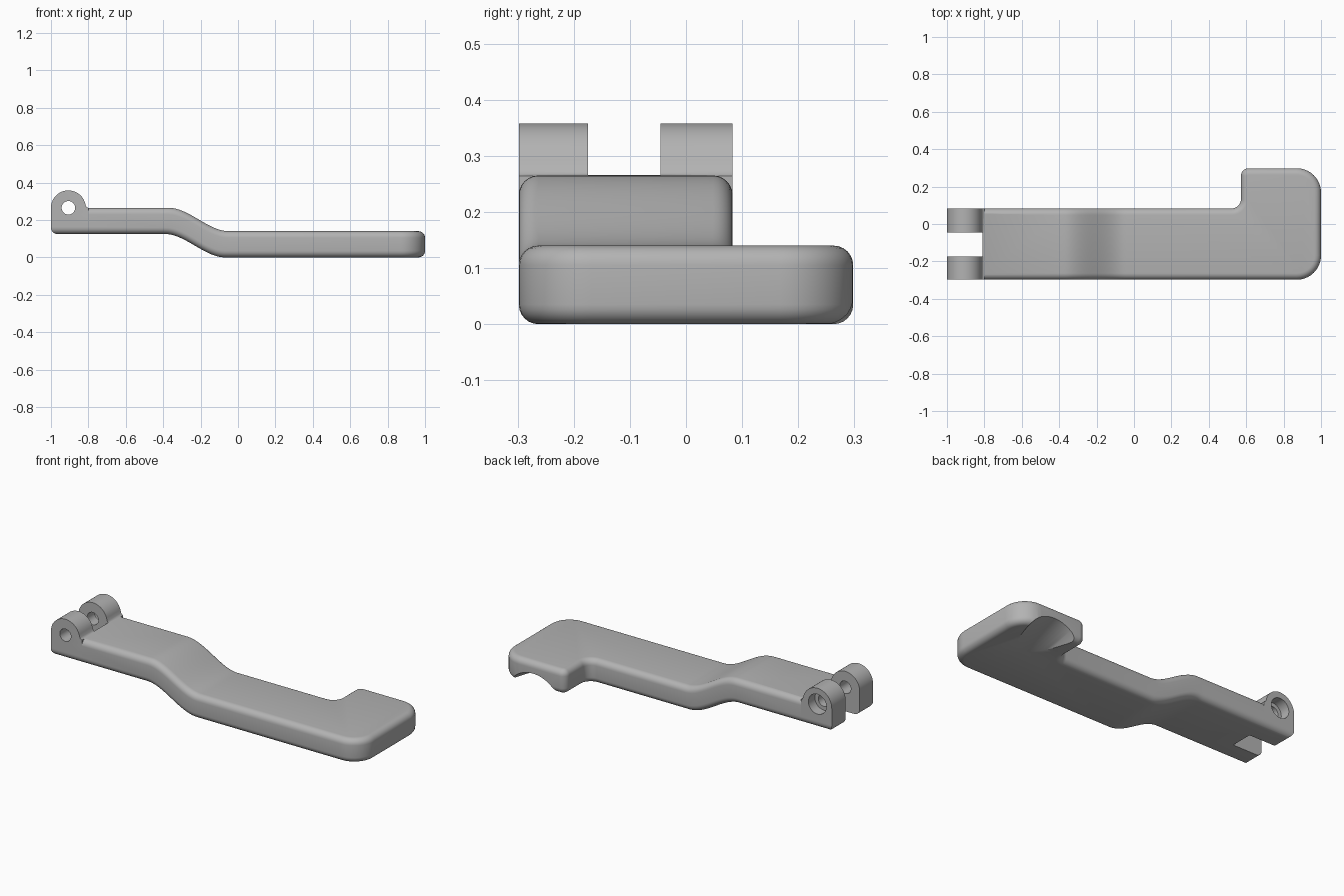
import bpy, bmesh, math
from mathutils import Matrix, Vector

cube = bpy.data.objects.get("Cube")
if cube:
    bpy.data.objects.remove(cube, do_unlink=True)

grey = bpy.data.materials.new("plain grey")
grey.use_nodes = True
grey.diffuse_color = (0.45, 0.45, 0.45, 1)
grey.node_tree.nodes["Principled BSDF"].inputs["Base Color"].default_value = grey.diffuse_color

THICK, RISE, FILLET = 0.14, 0.125, 0.035
FRONT, BACK, TAB_BACK = -0.298, 0.083, 0.298
PIN_X, PIN_Z, LUG_R = -0.907, 0.265, 0.093


def make_object(name, bm):
    bmesh.ops.recalc_face_normals(bm, faces=bm.faces[:])
    mesh = bpy.data.meshes.new(name)
    bm.to_mesh(mesh)
    bm.free()
    mesh.materials.append(grey)
    obj = bpy.data.objects.new(name, mesh)
    bpy.context.collection.objects.link(obj)
    return obj


def rounded_outline(corners, steps=10):
    """Polygon points with each (x, y, radius) right-angle corner rounded."""
    points = []
    for i, (x, y, r) in enumerate(corners):
        p = Vector((x, y))
        if r == 0:
            points.append(p)
            continue
        before = (Vector(corners[i - 1][:2]) - p).normalized()
        after = (Vector(corners[(i + 1) % len(corners)][:2]) - p).normalized()
        centre = p + (before + after) * r
        for k in range(steps + 1):
            a = math.pi / 2 * k / steps
            points.append(centre - after * r * math.cos(a) - before * r * math.sin(a))
    return points


def extrude(points, shift):
    bm = bmesh.new()
    face = bm.faces.new([bm.verts.new(p) for p in points])
    out = bmesh.ops.extrude_face_region(bm, geom=[face])
    moved = [g for g in out["geom"] if isinstance(g, bmesh.types.BMVert)]
    bmesh.ops.translate(bm, verts=moved, vec=shift)
    return bm


def cylinder(name, radius, depth, matrix):
    bm = bmesh.new()
    bmesh.ops.create_cone(bm, cap_ends=True, segments=64, radius1=radius,
                          radius2=radius, depth=depth, matrix=matrix)
    return make_object(name, bm)


def combine(target, tool, operation):
    """Apply a boolean and discard the tool object."""
    mod = target.modifiers.new(operation, "BOOLEAN")
    mod.operation, mod.object, mod.solver = operation, tool, "EXACT"
    bpy.ops.object.select_all(action="DESELECT")
    bpy.context.view_layer.objects.active = target
    target.select_set(True)
    bpy.ops.object.modifier_apply(modifier=mod.name)
    bpy.data.objects.remove(tool, do_unlink=True)


# Lever arm: L-shaped slab with rounded rims
outline = rounded_outline([(-1, FRONT, 0), (1, FRONT, 0.13), (1, TAB_BACK, 0.13),
                           (0.572, TAB_BACK, 0.04), (0.572, BACK, 0.05), (-1, BACK, 0)])
bm = extrude([(p.x, p.y, 0) for p in outline], (0, 0, THICK))
rims = [e for e in bm.edges if abs(e.verts[0].co.z - e.verts[1].co.z) < 1e-5]
bmesh.ops.bevel(bm, geom=rims, offset=FILLET, segments=6, profile=0.5,
                affect="EDGES", clamp_overlap=False)

# Crank the arm upwards in a smooth S towards the hinge
for i in range(25):
    bmesh.ops.bisect_plane(bm, geom=bm.verts[:] + bm.edges[:] + bm.faces[:],
                           plane_co=(-0.40 + 0.36 * i / 24, 0, 0), plane_no=(1, 0, 0))
for v in bm.verts:
    skew = 0.02 * (v.co.z / THICK - 0.5)
    t = min(max((-0.06 + skew - v.co.x) / 0.32, 0), 1)
    v.co.z += RISE * t * t * (3 - 2 * t)
arm = make_object("lever_arm", bm)

# Hinge lugs: round-topped ears with a small foot blending into the arm
arc = [math.pi * k / 32 for k in range(33)]
profile = [(PIN_X + LUG_R * math.cos(a), PIN_Z + LUG_R * math.sin(a)) for a in arc]
profile += [(-1, 0.165), (-0.80, 0.165), (-0.80, 0.264), (-0.808, 0.268), (-0.813, 0.275)]
profile = profile[3:]
lug = extrude([(x, FRONT, z) for x, z in profile], (0, BACK - FRONT, 0))
combine(arm, make_object("hinge_lugs", lug), "UNION")

# Slot between the lugs
slot = bmesh.new()
bmesh.ops.create_cube(slot, size=1, matrix=Matrix.Translation((-1, -0.11, 0.25))
                      @ Matrix.Diagonal((0.38, 0.13, 0.6, 1)))
combine(arm, make_object("slot_cutter", slot), "DIFFERENCE")
top = bmesh.new()
bmesh.ops.create_cube(top, size=1, matrix=Matrix.Translation((-0.78, -0.11, 0.3155))
                      @ Matrix.Diagonal((0.1, 0.13, 0.1, 1)))
combine(arm, make_object("slot_top_cutter", top), "DIFFERENCE")

# Pin hole and wider recess in the outer face of the back lug
along_y = Matrix.Rotation(math.pi / 2, 4, "X")
combine(arm, cylinder("pin_hole_cutter", 0.036, 1,
        Matrix.Translation((PIN_X, -0.1, PIN_Z)) @ along_y), "DIFFERENCE")
combine(arm, cylinder("recess_cutter", 0.058, 0.12,
        Matrix.Translation((PIN_X, BACK, PIN_Z)) @ along_y), "DIFFERENCE")

# Finger scoop rising towards the back edge under the tab
SCOOP_R, tilt = 0.19, math.atan2(0.075, 0.26)
scoop = (Matrix.Translation((0.78, 0.04, 0)) @ Matrix.Rotation(tilt, 4, "X")
         @ Matrix.Translation((0, 0.2, -SCOOP_R)) @ along_y)
combine(arm, cylinder("scoop_cutter", SCOOP_R, 1, scoop), "DIFFERENCE")

bpy.context.view_layer.objects.active = arm
arm.select_set(True)
bpy.ops.object.shade_smooth_by_angle(angle=math.radians(30))
